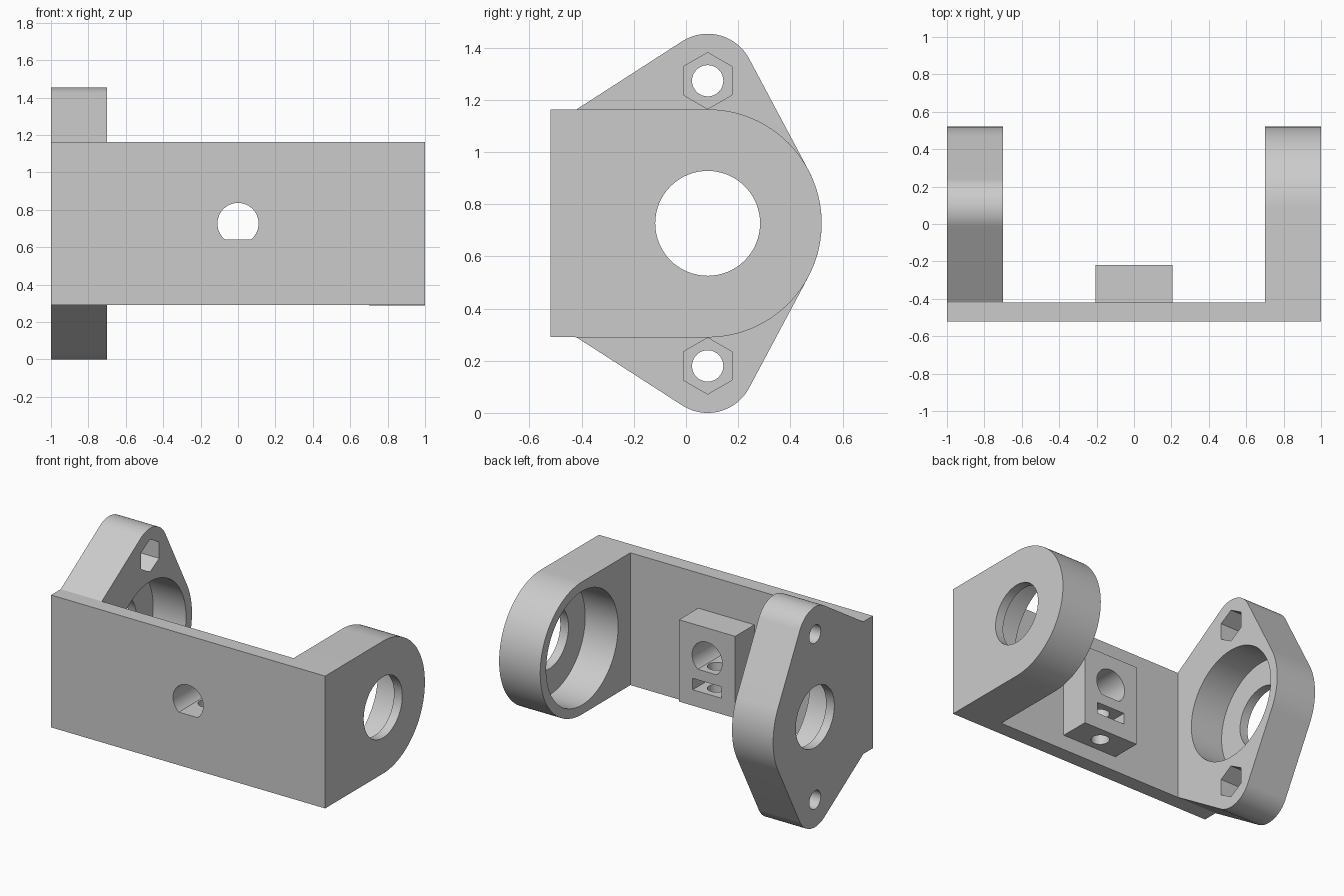
import bpy, bmesh
from math import sin, cos, asin, atan2, hypot, radians, pi
from mathutils import Vector

if "Cube" in bpy.data.objects:
    bpy.data.objects.remove(bpy.data.objects["Cube"], do_unlink=True)

# Main dimensions
FRONT, INNER = -0.52, -0.42          # front plate faces
LOW, HIGH = 0.29, 1.163              # plate bottom and top
HUB_Y, HUB_Z, HUB_R = 0.083, 0.7265, 0.437
EAR_R = 0.18
EAR_OFF = HUB_Z - EAR_R              # ear centre above and below the hub
ARM = 0.7                            # inner face of both arms
BEARING_R, BEARING_DEPTH = 0.375, 0.24

grey = bpy.data.materials.new("plain grey")
grey.use_nodes = True
grey.diffuse_color = (0.6, 0.6, 0.6, 1)
grey.node_tree.nodes["Principled BSDF"].inputs["Base Color"].default_value = (0.6, 0.6, 0.6, 1)


def arc(cx, cy, r, start, end, steps):
    """Points on an arc, angles in radians."""
    return [(cx + r * cos(a), cy + r * sin(a))
            for a in (start + (end - start) * i / steps for i in range(steps + 1))]


def circle(cx, cy, r, sides=64, turn=0.0):
    return arc(cx, cy, r, turn, turn + 2 * pi, sides)[:-1]


def rect(a0, a1, b0, b1):
    return [(a0, b0), (a1, b0), (a1, b1), (a0, b1)]


def prism(name, axis, profile, start, end):
    """Extrude a flat profile along the x, y or z axis."""
    place = {"x": lambda a, b: (start, a, b),
             "y": lambda a, b: (a, start, b),
             "z": lambda a, b: (a, b, start)}[axis]
    bm = bmesh.new()
    face = bm.faces.new([bm.verts.new(place(a, b)) for a, b in profile])
    moved = bmesh.ops.extrude_face_region(bm, geom=[face])["geom"]
    shift = Vector([end - start if axis == k else 0 for k in "xyz"])
    bmesh.ops.translate(bm, vec=shift, verts=[v for v in moved if isinstance(v, bmesh.types.BMVert)])
    bmesh.ops.recalc_face_normals(bm, faces=bm.faces[:])
    mesh = bpy.data.meshes.new(name)
    bm.to_mesh(mesh)
    bm.free()
    mesh.materials.append(grey)
    obj = bpy.data.objects.new(name, mesh)
    bpy.context.collection.objects.link(obj)
    return obj


def combine(target, others, operation):
    """Apply booleans to the target and remove the operands."""
    for other in others:
        mod = target.modifiers.new(other.name, "BOOLEAN")
        mod.object, mod.operation, mod.solver = other, operation, "EXACT"
    graph = bpy.context.evaluated_depsgraph_get()
    target.data = bpy.data.meshes.new_from_object(target.evaluated_get(graph))
    target.modifiers.clear()
    for other in others:
        bpy.data.objects.remove(other, do_unlink=True)


def flange_profile():
    """Hub with two tangent screw ears."""
    ear_z = HUB_Z + EAR_OFF
    dy, dz = HUB_Y - INNER, ear_z - HIGH
    left = atan2(dz, dy) + asin(EAR_R / hypot(dy, dz)) + pi / 2
    right = asin((HUB_R - EAR_R) / EAR_OFF)
    upper = (arc(HUB_Y, HUB_Z, HUB_R, 0, right, 16)
             + arc(HUB_Y, ear_z, EAR_R, right, left, 32)
             + [(INNER, HIGH), (FRONT, HIGH)])
    lower = [(y, 2 * HUB_Z - z) for y, z in reversed(upper[1:])]
    return upper + lower


# Solid parts
bracket = prism("bracket_body", "x", rect(FRONT, INNER, LOW, HIGH), -ARM - 0.1, ARM + 0.1)
arm_outline = [(FRONT, LOW)] + arc(HUB_Y, HUB_Z, HUB_R, -pi / 2, pi / 2, 64) + [(FRONT, HIGH)]
left_arm = prism("left_arm", "x", arm_outline, ARM, 1)
right_flange = prism("right_flange", "x", flange_profile(), -1, -ARM)
clamp_block = prism("clamp_block", "y", rect(-0.205, 0.205, 0.39, 0.93), INNER - 0.05, -0.22)
combine(bracket, [left_arm, right_flange, clamp_block], "UNION")

# Shaft holes and bearing pockets in both arms
cutters = []
for side in (-1, 1):
    cutters.append(prism("shaft_hole", "x", circle(HUB_Y, HUB_Z, 0.201), side * 0.6, side * 1.1))
    cutters.append(prism("bearing_pocket", "x", circle(HUB_Y, HUB_Z, BEARING_R, 96),
                         side * 0.6, side * (ARM + BEARING_DEPTH)))

# Screw holes and hexagonal nut pockets in the ears
for side in (-1, 1):
    z = HUB_Z + side * EAR_OFF
    cutters.append(prism("screw_hole", "x", circle(HUB_Y, z, 0.06, 32), -1.1, -0.6))
    cutters.append(prism("nut_pocket", "x", circle(HUB_Y, z, 0.108, 6, pi / 2), -0.9, -0.6))

# D-shaped hole through plate and block, with its set screw and nut slot
flat = radians(52)
cutters.append(prism("d_hole", "y", arc(0, HUB_Z, 0.11, -flat, pi + flat, 48), -0.6, -0.1))
cutters.append(prism("set_screw_hole", "z", circle(0, -0.32, 0.056, 32), 0.2, HUB_Z))
cutters.append(prism("nut_slot", "y", rect(-0.105, 0.105, 0.495, 0.57), -0.4, -0.1))
combine(bracket, cutters, "DIFFERENCE")

# Smooth curves, sharp corners
for obj in bpy.context.selected_objects:
    obj.select_set(False)
bracket.select_set(True)
bpy.context.view_layer.objects.active = bracket
bpy.ops.object.shade_smooth_by_angle(angle=radians(25))
